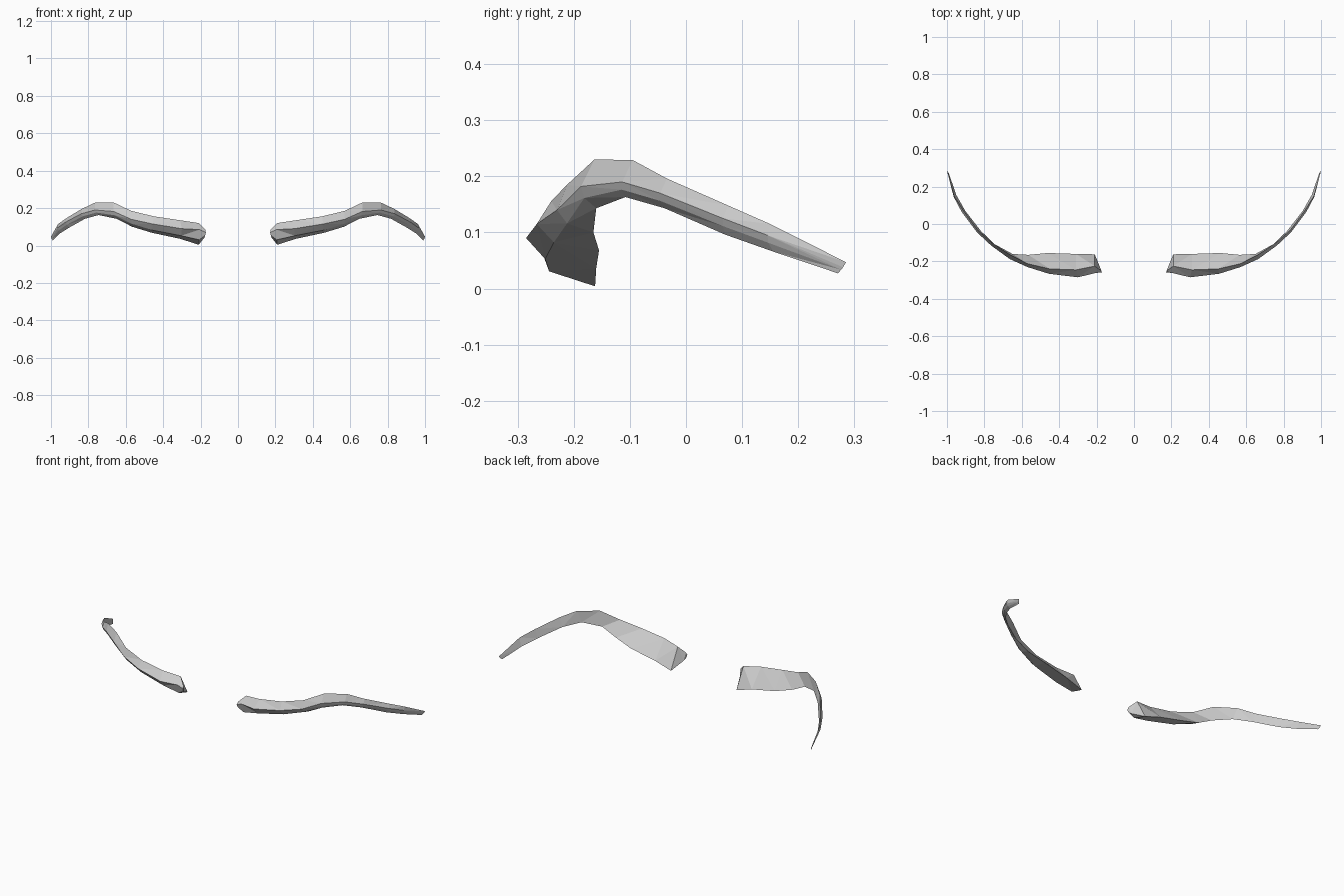
import bpy, bmesh
from mathutils import Vector

# Stations along one brow: top edge, front ridge, bottom back edge, belly bulge
STATIONS = [
    ((.175, -.250, .085), (.172, -.258, .070), (.180, -.235, .042), .004),
    ((.210, -.225, .120), (.205, -.262, .085), (.210, -.162, .004), .022),
    ((.310, -.245, .135), (.300, -.285, .090), (.310, -.160, .036), .016),
    ((.450, -.240, .156), (.455, -.266, .115), (.460, -.155, .068), .014),
    ((.570, -.212, .185), (.570, -.230, .140), (.565, -.165, .100), .008),
    ((.665, -.163, .230), (.665, -.187, .182), (.650, -.160, .143), .005),
    ((.765, -.095, .229), (.765, -.114, .190), (.745, -.108, .163), .003),
    ((.835, -.034, .196), (.838, -.046, .170), (.818, -.038, .143), .003),
    ((.915, .075, .148), (.922, .066, .125), (.902, .070, .096), .002),
    ((.962, .150, .115), (.964, .145, .095), (.950, .155, .066), .002),
    ((1.00, .285, .047), (.997, .280, .038), (.990, .271, .027), .0),
]


def build_brow(name, side):
    bm = bmesh.new()
    rings = []
    for top, ridge, back, bulge in STATIONS:
        top, ridge, back = Vector(top), Vector(ridge), Vector(back)
        belly = ridge.lerp(back, .4) + Vector((0, -bulge, -bulge))
        rings.append([bm.verts.new((p.x * side, p.y, p.z))
                      for p in (top, ridge, belly, back)])
    # Skin between neighbouring rings, then close both ends
    for a, b in zip(rings, rings[1:]):
        for i in range(4):
            j = (i + 1) % 4
            bm.faces.new((a[i], a[j], b[j], b[i]))
    bm.faces.new(rings[0])
    bm.faces.new(rings[-1])
    bmesh.ops.triangulate(bm, faces=bm.faces[:])
    bmesh.ops.recalc_face_normals(bm, faces=bm.faces[:])
    mesh = bpy.data.meshes.new(name)
    bm.to_mesh(mesh)
    bm.free()
    bpy.context.collection.objects.link(bpy.data.objects.new(name, mesh))


# Mirrored pair
build_brow("right_eyebrow", 1)
build_brow("left_eyebrow", -1)
